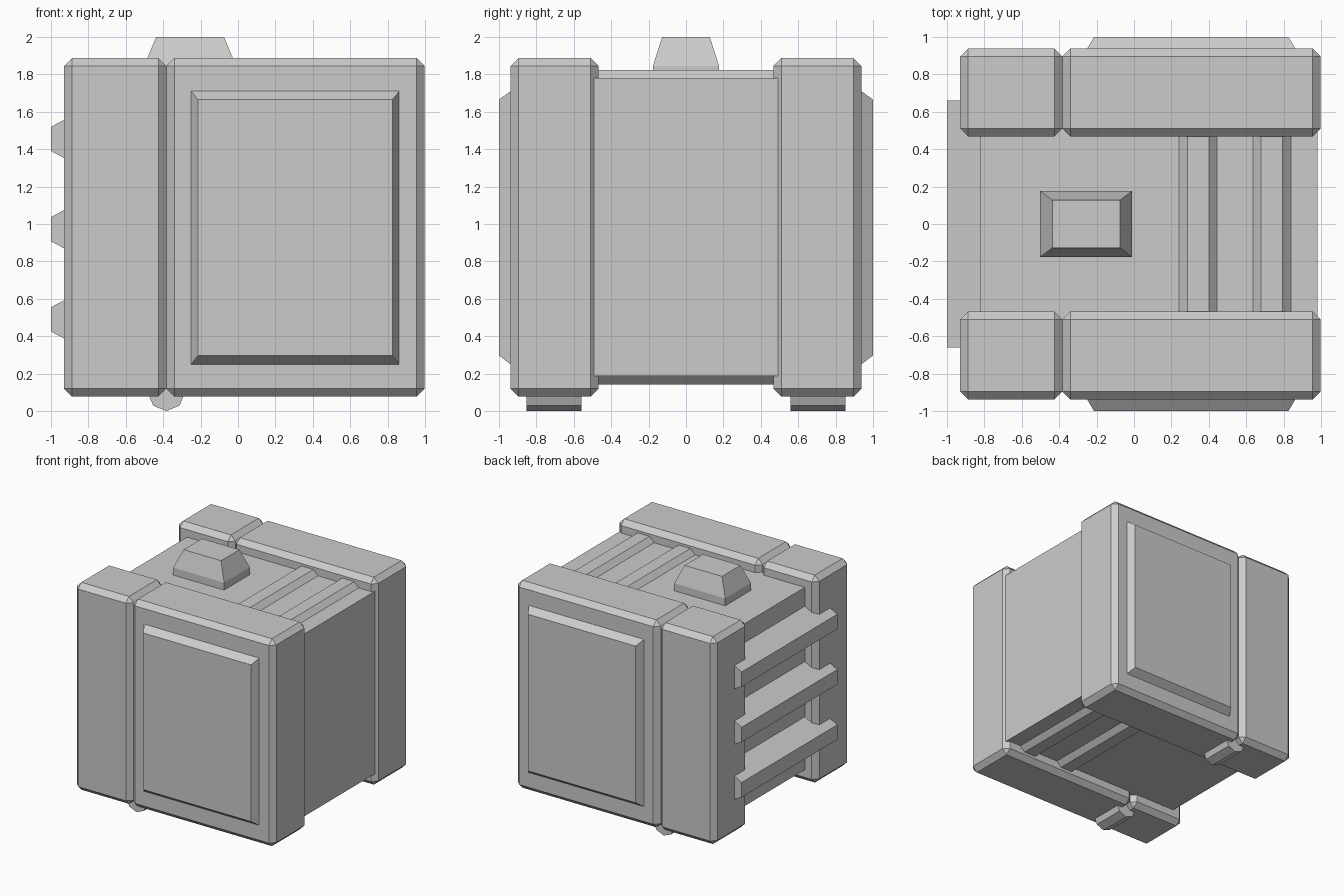
import bpy, bmesh, math

old = bpy.data.objects.get("Cube")
if old:
    bpy.data.objects.remove(old, do_unlink=True)

grey = bpy.data.materials.new("plain grey")
grey.use_nodes = True
GREY = (0.6, 0.6, 0.6, 1)
grey.diffuse_color = GREY
grey.node_tree.nodes["Principled BSDF"].inputs["Base Color"].default_value = GREY


def finish(bm, name):
    bmesh.ops.recalc_face_normals(bm, faces=bm.faces)
    mesh = bpy.data.meshes.new(name)
    bm.to_mesh(mesh)
    bm.free()
    mesh.materials.append(grey)
    ob = bpy.data.objects.new(name, mesh)
    bpy.context.collection.objects.link(ob)
    return ob


def loft(name, rings):
    """Skin a closed solid through matching loops of points."""
    bm = bmesh.new()
    loops = [[bm.verts.new(p) for p in ring] for ring in rings]
    n = len(loops[0])
    for a, b in zip(loops, loops[1:]):
        for i in range(n):
            j = (i + 1) % n
            bm.faces.new((a[i], a[j], b[j], b[i]))
    bm.faces.new(loops[0])
    bm.faces.new(loops[-1])
    return finish(bm, name)


def prism(name, profile, y0, y1):
    """Extrude an x-z profile along y."""
    return loft(name, [[(x, y, z) for x, z in profile] for y in (y0, y1)])


def rect(x0, x1, y0, y1):
    return [(x0, y0), (x1, y0), (x1, y1), (x0, y1)]


def block(name, x0, x1, y0, y1, z0, z1, chamfer):
    bm = bmesh.new()
    bmesh.ops.create_cube(bm, size=1)
    for v in bm.verts:
        v.co = (x1 if v.co.x > 0 else x0,
                y1 if v.co.y > 0 else y0,
                z1 if v.co.z > 0 else z0)
    bmesh.ops.bevel(bm, geom=bm.edges[:], offset=chamfer, segments=1, affect='EDGES')
    return finish(bm, name)


# Core body with two raised ribs on the top and the bottom
TOP, BOTTOM, RIB = 1.78, 0.187, 0.044
top_edge = [(-0.82, 0)]
for x in (0.24, 0.635):
    top_edge += [(x, 0), (x + 0.045, RIB), (x + 0.16, RIB), (x + 0.205, 0)]
top_edge.append((0.98, 0))
core = [(x, TOP + h) for x, h in top_edge] + [(x, BOTTOM - h) for x, h in reversed(top_edge)]
prism("core_body", core, -0.6, 0.6)

# Front and back frames: lid block, base block, raised panel and hinge
for side, s in (("front", -1), ("back", 1)):
    y0, y1 = sorted((0.468 * s, 0.938 * s))
    block(side + "_lid_block", -0.93, -0.383, y0, y1, 0.077, 1.888, 0.043)
    block(side + "_base_block", -0.383, 0.998, y0, y1, 0.077, 1.888, 0.043)

    outer = rect(-0.25, 0.862, 0.25, 1.71)
    inner = rect(-0.214, 0.826, 0.297, 1.665)
    loft(side + "_raised_panel", [[(x, y * s, z) for x, z in ring]
                                  for ring, y in ((outer, 0.92), (outer, 0.938), (inner, 1.0))])

    hinge = [(-0.383 + 0.1 * math.cos(i * math.pi / 4), 0.1 + 0.1 * math.sin(i * math.pi / 4))
             for i in range(8)]
    prism(side + "_hinge", hinge, *sorted((0.56 * s, 0.853 * s)))

# Tapered slats across the open side
for i, z in enumerate((0.49, 0.972, 1.455)):
    slat = [(-0.8, z - 0.17), (-1.0, z - 0.065), (-1.0, z + 0.065), (-0.8, z + 0.17)]
    prism(f"side_slat_{i + 1}", slat, -0.66, 0.66)

# Tapered knob on the top
base = rect(-0.503, -0.01, -0.177, 0.177)
cap = rect(-0.437, -0.075, -0.127, 0.127)
loft("top_knob", [[(x, y, z) for x, y in ring]
                  for ring, z in ((base, 1.75), (base, 1.845), (cap, 2.0))])
